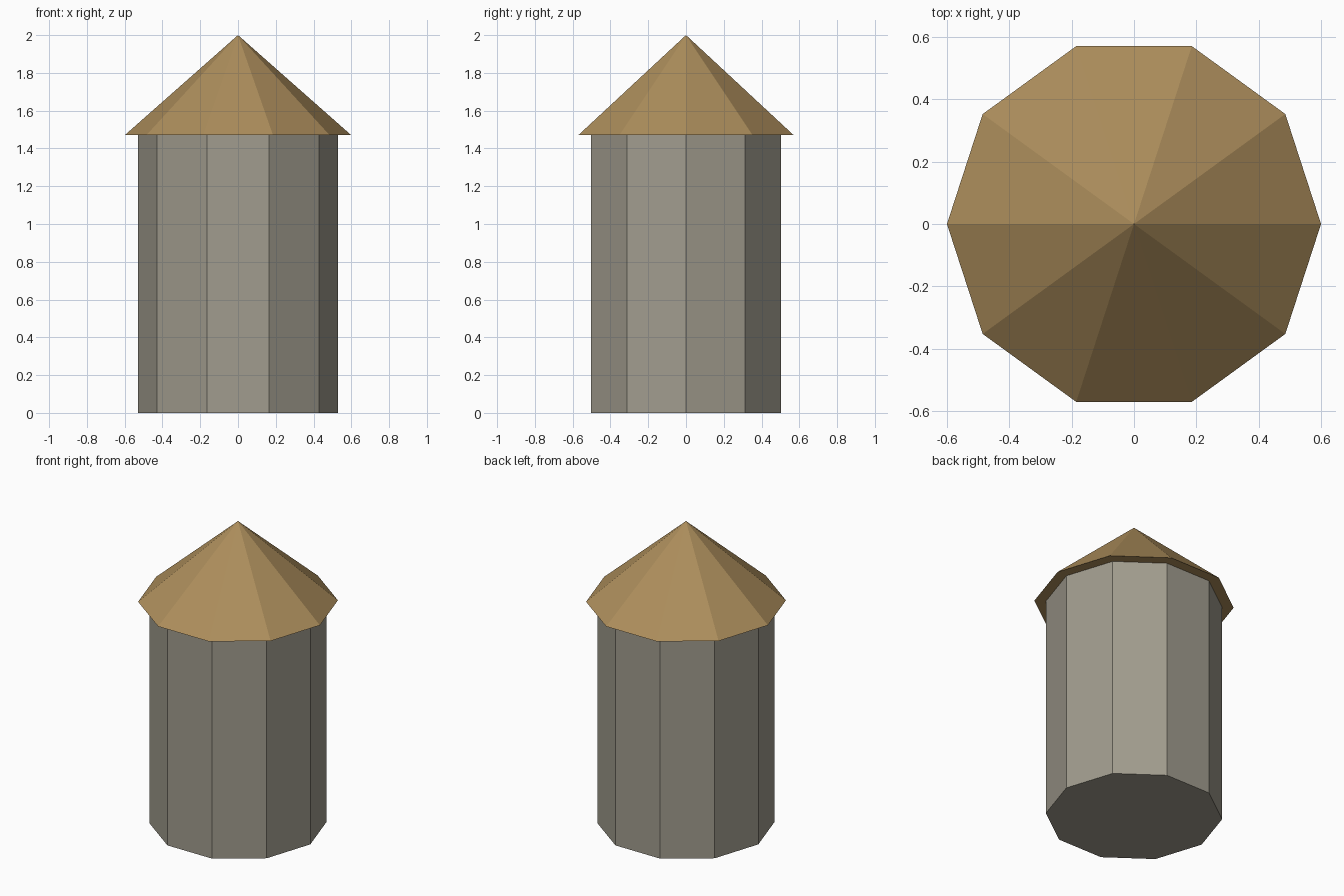
import bpy
import math

if "Cube" in bpy.data.objects:
    bpy.data.objects.remove(bpy.data.objects["Cube"])

SIDES = 10


def material(name, rgb):
    mat = bpy.data.materials.new(name)
    mat.diffuse_color = (*rgb, 1.0)
    mat.use_nodes = True
    mat.node_tree.nodes["Principled BSDF"].inputs["Base Color"].default_value = mat.diffuse_color
    return mat


def tapered_prism(name, r_bottom, r_top, z0, z1, mat):
    # Ten-sided part with a corner on the x axis
    bpy.ops.mesh.primitive_cone_add(
        vertices=SIDES, radius1=r_bottom, radius2=r_top, depth=z1 - z0,
        location=(0, 0, (z0 + z1) / 2), rotation=(0, 0, math.pi / 2))
    obj = bpy.context.object
    obj.name = name
    obj.data.materials.append(mat)
    return obj


stone = material("grey stone", (0.356, 0.333, 0.271))
thatch = material("tan roof", (0.418, 0.271, 0.107))

# Tower wall
tapered_prism("tower_wall", 0.53, 0.53, 0.0, 1.47, stone)

# Pointed roof with a small overhang
tapered_prism("roof", 0.6, 0.0, 1.47, 2.0, thatch)
